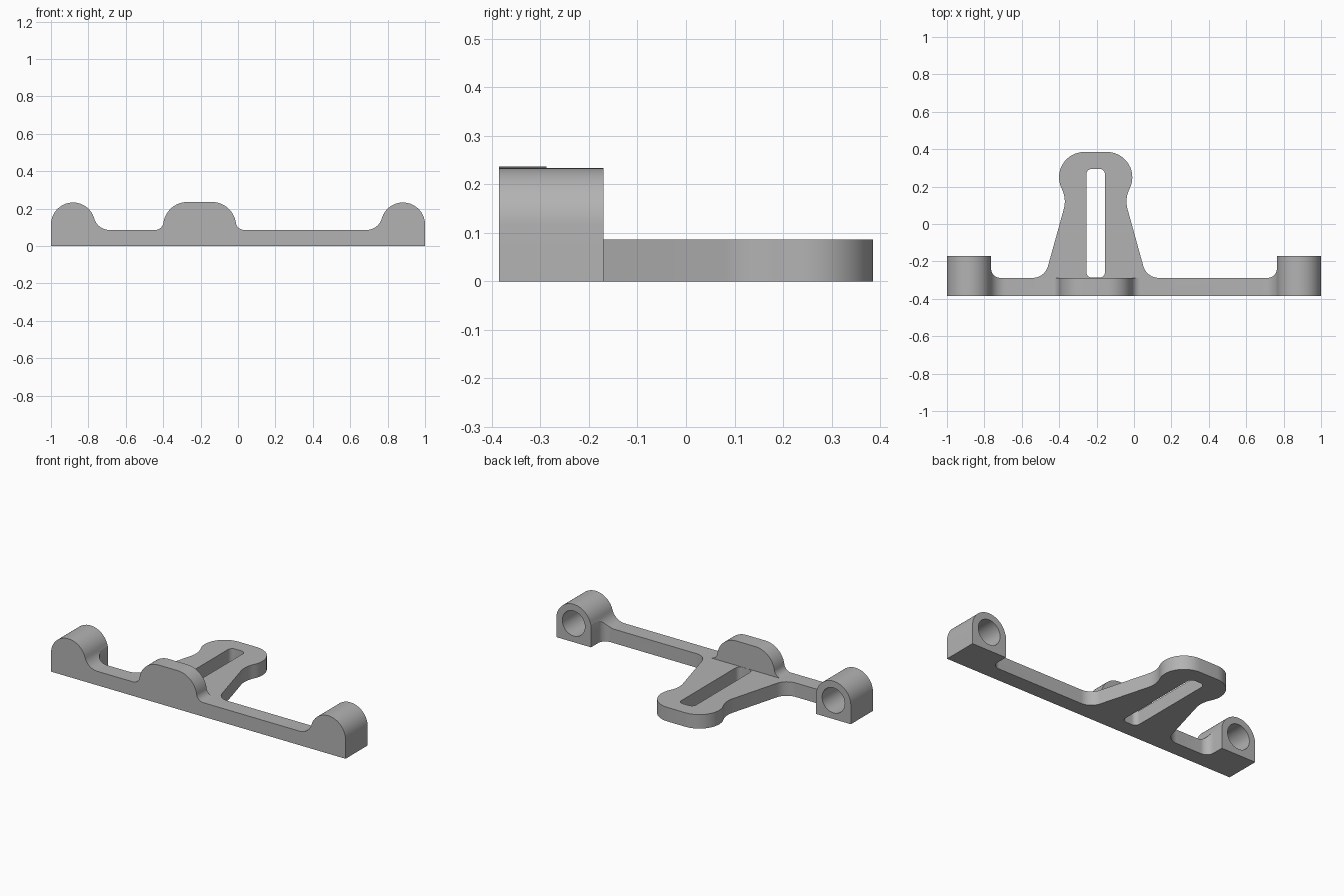
import bpy
import bmesh
from math import cos, sin, radians, atan2, degrees, hypot
from mathutils import Matrix

cube = bpy.data.objects.get("Cube")
if cube:
    bpy.data.objects.remove(cube, do_unlink=True)

FRONT, BAR_BACK, BOSS_BACK = -0.385, -0.288, -0.17
BAR_TOP = 0.086
MID = -0.205            # centre line of the tongue and hump
BOSS_X, BOSS_Z, BOSS_R = 0.882, 0.115, 0.118

grey = bpy.data.materials.new("plain grey")
grey.use_nodes = True
colour = (0.45, 0.45, 0.45, 1)
grey.diffuse_color = colour
grey.node_tree.nodes["Principled BSDF"].inputs["Base Color"].default_value = colour


def arc(cx, cy, r, start, end, steps=14):
    angles = [radians(start + (end - start) * i / steps) for i in range(steps + 1)]
    return [(cx + r * cos(a), cy + r * sin(a)) for a in angles]


def mirrored(points, centre=0):
    return [(2 * centre - x, y) for x, y in reversed(points)]


def rounded_box(x0, x1, y0, y1, r):
    return (arc(x1 - r, y1 - r, r, 0, 90) + arc(x0 + r, y1 - r, r, 90, 180)
            + arc(x0 + r, y0 + r, r, 180, 270) + arc(x1 - r, y0 + r, r, 270, 360))


def prism(name, outline, low, high, upright=False):
    """Extrude an outline along z, or along y when it is drawn upright."""
    bm = bmesh.new()
    verts = [bm.verts.new((x, low, y) if upright else (x, y, low)) for x, y in outline]
    face = bm.faces.new(verts)
    new = bmesh.ops.extrude_face_region(bm, geom=[face])["geom"]
    shift = (0, high - low, 0) if upright else (0, 0, high - low)
    bmesh.ops.translate(bm, vec=shift, verts=[v for v in new if isinstance(v, bmesh.types.BMVert)])
    bmesh.ops.remove_doubles(bm, verts=bm.verts, dist=0.0001)
    bmesh.ops.recalc_face_normals(bm, faces=bm.faces)
    mesh = bpy.data.meshes.new(name)
    bm.to_mesh(mesh)
    bm.free()
    mesh.materials.append(grey)
    obj = bpy.data.objects.new(name, mesh)
    bpy.context.collection.objects.link(obj)
    return obj


def combine(target, tool, operation):
    mod = target.modifiers.new(operation.lower(), 'BOOLEAN')
    mod.operation, mod.object, mod.solver = operation, tool, 'EXACT'
    bpy.context.view_layer.objects.active = target
    bpy.ops.object.modifier_apply(modifier=mod.name)
    bpy.data.objects.remove(tool, do_unlink=True)


def bump_side(cx, cz, r, fillet):
    """Right-hand side of a bump: its round, then the fillet onto the bar."""
    dz = BAR_TOP + fillet - cz
    dx = ((r + fillet) ** 2 - dz ** 2) ** 0.5
    tilt = degrees(atan2(dz, dx))
    return arc(cx, cz, r, 90, tilt) + arc(cx + dx, cz + dz, fillet, 180 + tilt, 270)


# Front silhouette: bar, two end bosses and the hump
boss = [(-1, 0)] + arc(-BOSS_X, BOSS_Z, BOSS_R, 180, 90)
boss += bump_side(-BOSS_X, BOSS_Z, BOSS_R, 0.085)
hump = bump_side(MID + 0.065, 0.106, 0.13, 0.045)
silhouette = boss + mirrored(hump, MID) + hump + mirrored(boss)
bracket = prism("mounting_bracket", silhouette, FRONT, BOSS_BACK, upright=True)

# Clear the space between the bosses behind the bar
combine(bracket, prism("gap_cutter", rounded_box(-0.764, 0.764, BAR_BACK, 0.1, 0.05),
                       -0.2, 0.5), 'DIFFERENCE')

# Tongue with a rounded head, a waist and flared root
head, waist = (MID + 0.061, 0.25), (MID + 0.318, 0.12)
lean = degrees(atan2(waist[1] - head[1], waist[0] - head[0]))
waist_r = hypot(waist[0] - head[0], waist[1] - head[1]) - 0.135
side = arc(*head, 0.135, 90, lean) + arc(*waist, waist_r, 180 + lean, 195)
side += arc(MID + 0.337, BAR_BACK + 0.085, 0.085, 195, 270)
side.append((side[-1][0], -0.34))
tongue = prism("tongue", side + mirrored(side, MID), 0, BAR_TOP)
combine(bracket, tongue, 'UNION')

# Long slot through the tongue
combine(bracket, prism("slot_cutter", rounded_box(MID - 0.05, MID + 0.05, -0.287, 0.295, 0.03),
                       -0.1, 0.2), 'DIFFERENCE')

# Blind round sockets in the backs of the bosses
for x in (-BOSS_X, BOSS_X):
    circle = arc(x, BOSS_Z, 0.077, 0, 360, 48)[:-1]
    combine(bracket, prism("socket_cutter", circle, -0.345, 0, upright=True), 'DIFFERENCE')

bpy.ops.object.select_all(action='DESELECT')
bracket.select_set(True)
bpy.context.view_layer.objects.active = bracket
bpy.ops.object.shade_smooth_by_angle(angle=radians(25))
